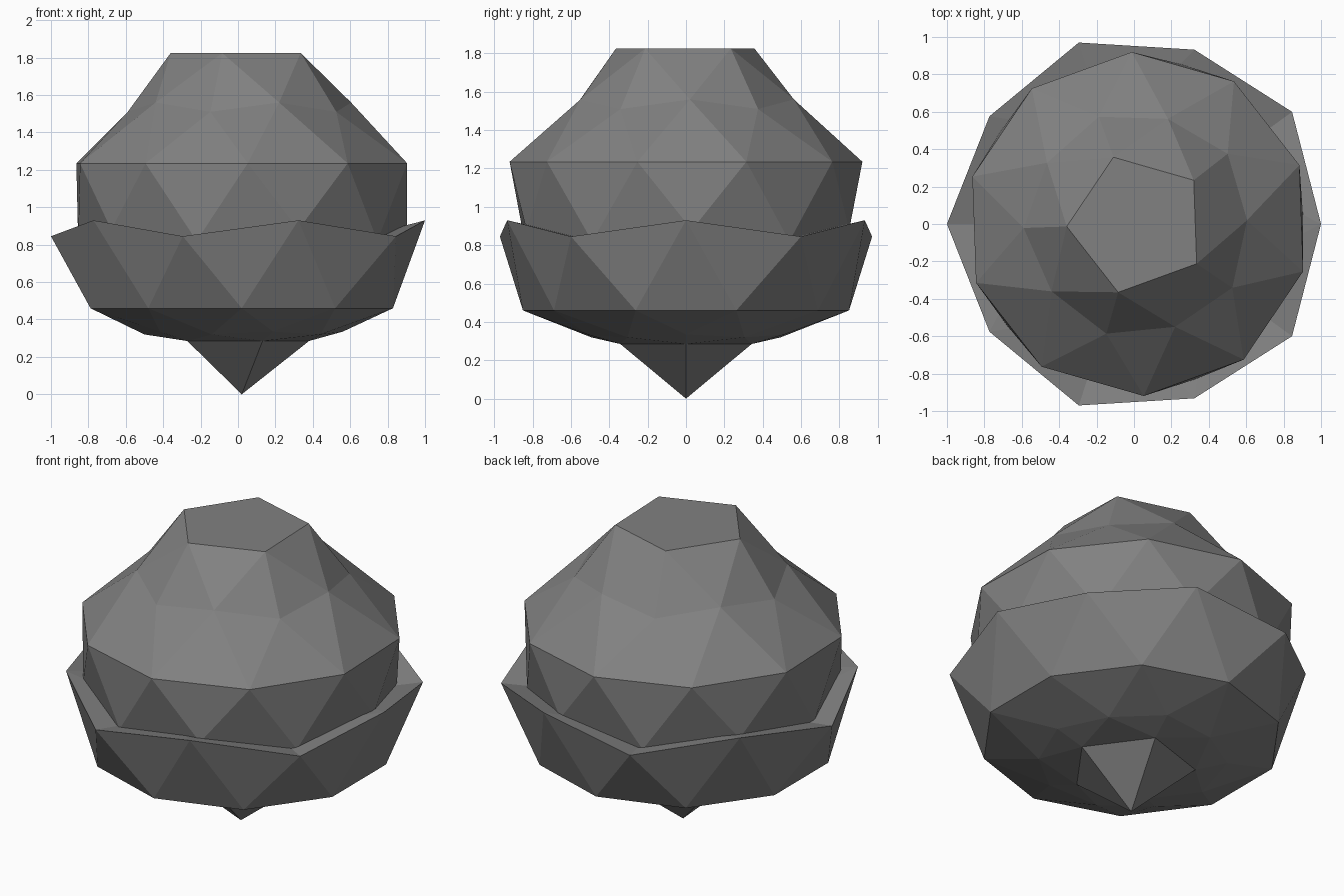
import bpy, bmesh, math

if "Cube" in bpy.data.objects:
    bpy.data.objects.remove(bpy.data.objects["Cube"])

grey = bpy.data.materials.new("mid grey")
grey.diffuse_color = (0.22, 0.22, 0.22, 1)
grey.use_nodes = True
grey.node_tree.nodes["Principled BSDF"].inputs["Base Color"].default_value = grey.diffuse_color

# Heights of the vertex rows on a unit icosphere with two subdivisions
ROWS = (1, 0.851, 0.526, 0.447, 0, -0.447, -0.526, -0.851, -1)


def shaped_icosphere(name, centre_x, turn, profile):
    """Icosphere whose rows are moved to the (radius, z) pairs of the profile.
    turn is the angle of the upper five-sided corners in degrees."""
    bm = bmesh.new()
    bmesh.ops.create_icosphere(bm, subdivisions=2, radius=1)
    corner = next(v for v in bm.verts if abs(v.co.z - 0.447) < 0.03)
    shift = math.radians(turn) - math.atan2(corner.co.y, corner.co.x)
    for v in bm.verts:
        row = min(range(len(ROWS)), key=lambda i: abs(ROWS[i] - v.co.z))
        r, z = profile[row]
        a = math.atan2(v.co.y, v.co.x) + shift
        v.co = (centre_x + r * math.cos(a), r * math.sin(a), z)
    bmesh.ops.recalc_face_normals(bm, faces=bm.faces[:])
    mesh = bpy.data.meshes.new(name)
    bm.to_mesh(mesh)
    bm.free()
    mesh.materials.append(grey)
    ob = bpy.data.objects.new(name, mesh)
    bpy.context.collection.objects.link(ob)
    return ob


# Cup with a zigzag rim, a sunken inside and a pointed foot
shaped_icosphere("cup", 0.02, 36, [
    (0, 0.78), (0.50, 0.78), (0.98, 0.93), (1.02, 0.845), (0.85, 0.46),
    (0.54, 0.335), (0.52, 0.32), (0.36, 0.285), (0, 0)])

# Dome with a flat five-sided top, sitting in the cup
shaped_icosphere("dome", 0.02, 38, [
    (0, 1.825), (0.38, 1.825), (0.585, 1.56), (0.61, 1.51), (0.92, 1.235),
    (0.885, 0.88), (0.875, 0.82), (0.45, 0.70), (0, 0.68)])
